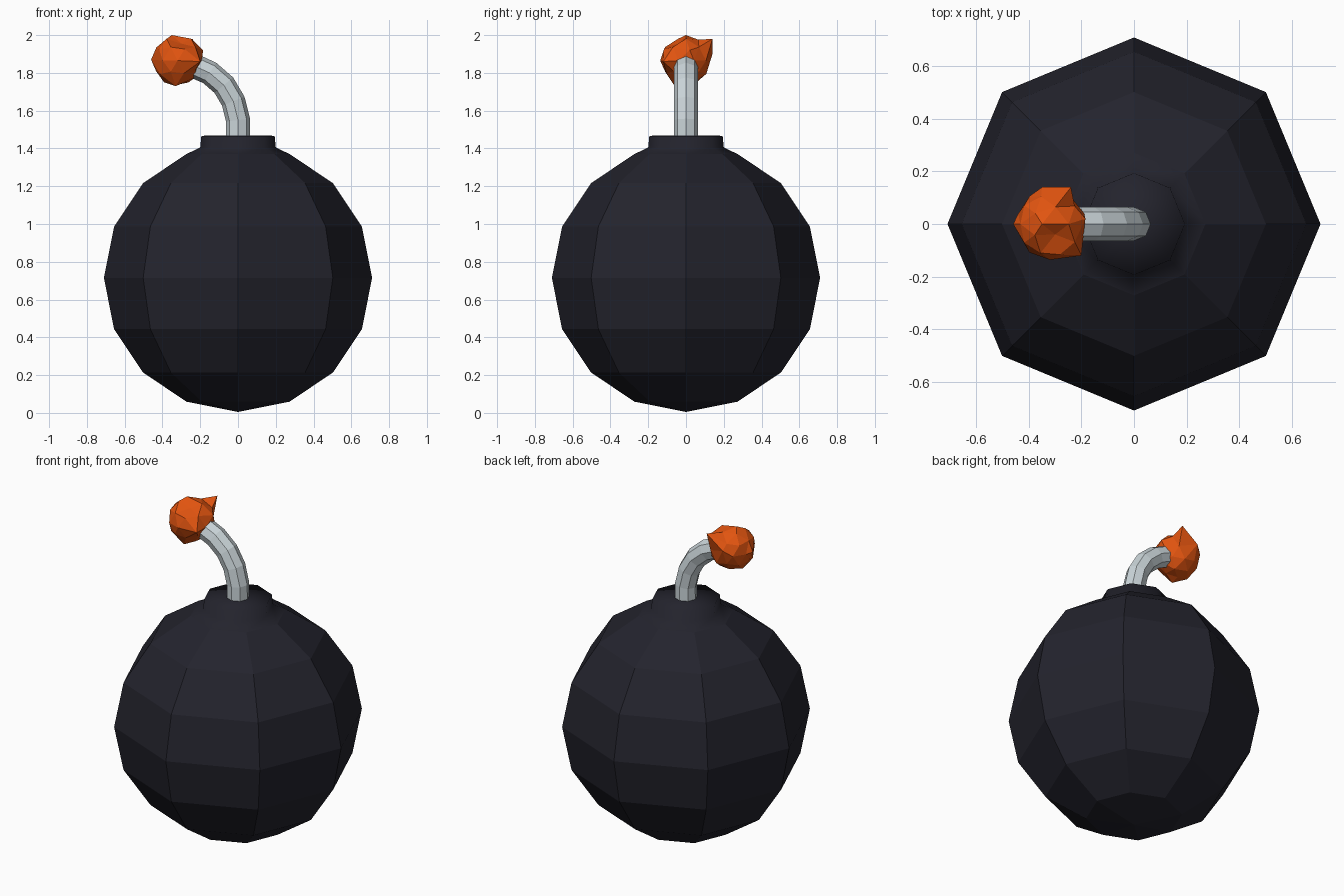
import bpy
import bmesh
import random
from math import cos, sin, pi
from mathutils import Vector

cube = bpy.data.objects.get("Cube")
if cube:
    bpy.data.objects.remove(cube)

SIDES = 8


def material(name, rgb):
    mat = bpy.data.materials.new(name)
    mat.use_nodes = True
    mat.diffuse_color = (*rgb, 1)
    mat.node_tree.nodes["Principled BSDF"].inputs["Base Color"].default_value = (*rgb, 1)
    return mat


def finish(bm, name, mat):
    bmesh.ops.recalc_face_normals(bm, faces=bm.faces)
    mesh = bpy.data.meshes.new(name)
    bm.to_mesh(mesh)
    bm.free()
    mesh.materials.append(mat)
    obj = bpy.data.objects.new(name, mesh)
    bpy.context.collection.objects.link(obj)
    return obj


def loft(rings):
    """Skin a list of vertex-position rings and cap both ends."""
    bm = bmesh.new()
    loops = [[bm.verts.new(p) for p in ring] for ring in rings]
    for a, b in zip(loops, loops[1:]):
        for i in range(SIDES):
            j = (i + 1) % SIDES
            bm.faces.new((a[i], a[j], b[j], b[i]))
    for end in (loops[0], loops[-1]):
        bmesh.ops.poke(bm, faces=[bm.faces.new(end)])
    return bm


ANGLES = [2 * pi * i / SIDES for i in range(SIDES)]
charcoal = material("charcoal iron", (0.017, 0.017, 0.026))
grey = material("pale grey cord", (0.60, 0.67, 0.70))
orange = material("ember orange", (0.75, 0.088, 0.005))

# Round shell with a short collar on top
R, MID = 0.71, 0.715
profile = [(R * sin(pi * k / 8), MID - R * cos(pi * k / 8)) for k in range(1, 8)]
profile += [(0.20, 1.405), (0.194, 1.467)]
shell = loft([[(r * cos(a), r * sin(a), z) for a in ANGLES] for r, z in profile])
shell.verts.ensure_lookup_table()
for v in shell.verts:
    if v.co.xy.length < 0.01:
        v.co.z = 0.005 if v.co.z < 1 else 1.47
for f in shell.faces:
    f.smooth = f.calc_center_median().z > 1.38
finish(shell, "shell", charcoal)

# Bent fuse cord
path = [Vector((x, 0, z)) for x, z in (
    (0, 1.44), (0, 1.55), (-0.025, 1.65), (-0.075, 1.735), (-0.15, 1.80), (-0.25, 1.845))]
side = Vector((0, 1, 0))
rings = []
for i, p in enumerate(path):
    tangent = (path[min(i + 1, len(path) - 1)] - path[max(i - 1, 0)]).normalized()
    out = side.cross(tangent)
    rings.append([p + 0.064 * (cos(a) * out + sin(a) * side) for a in ANGLES])
finish(loft(rings), "fuse", grey)

# Jagged ember at the fuse tip
random.seed(4)
ember = bmesh.new()
bmesh.ops.create_icosphere(ember, subdivisions=2, radius=0.134)
centre = Vector((-0.32, 0, 1.865))
for v in ember.verts:
    v.co = centre + v.co * random.uniform(0.93, 1.03)
# Pull the nearest corners out to the peaks and into the notch
for target in ((-0.24, 0.14, 1.98), (-0.20, -0.12, 1.86), (-0.35, 0, 2.0),
               (-0.35, 0.14, 1.90), (-0.46, 0, 1.87), (-0.33, -0.06, 1.73),
               (-0.30, -0.04, 1.955), (-0.185, 0.02, 1.92)):
    t = Vector(target)
    min(ember.verts, key=lambda v: (v.co - t).length).co = t
finish(ember, "ember", orange)
